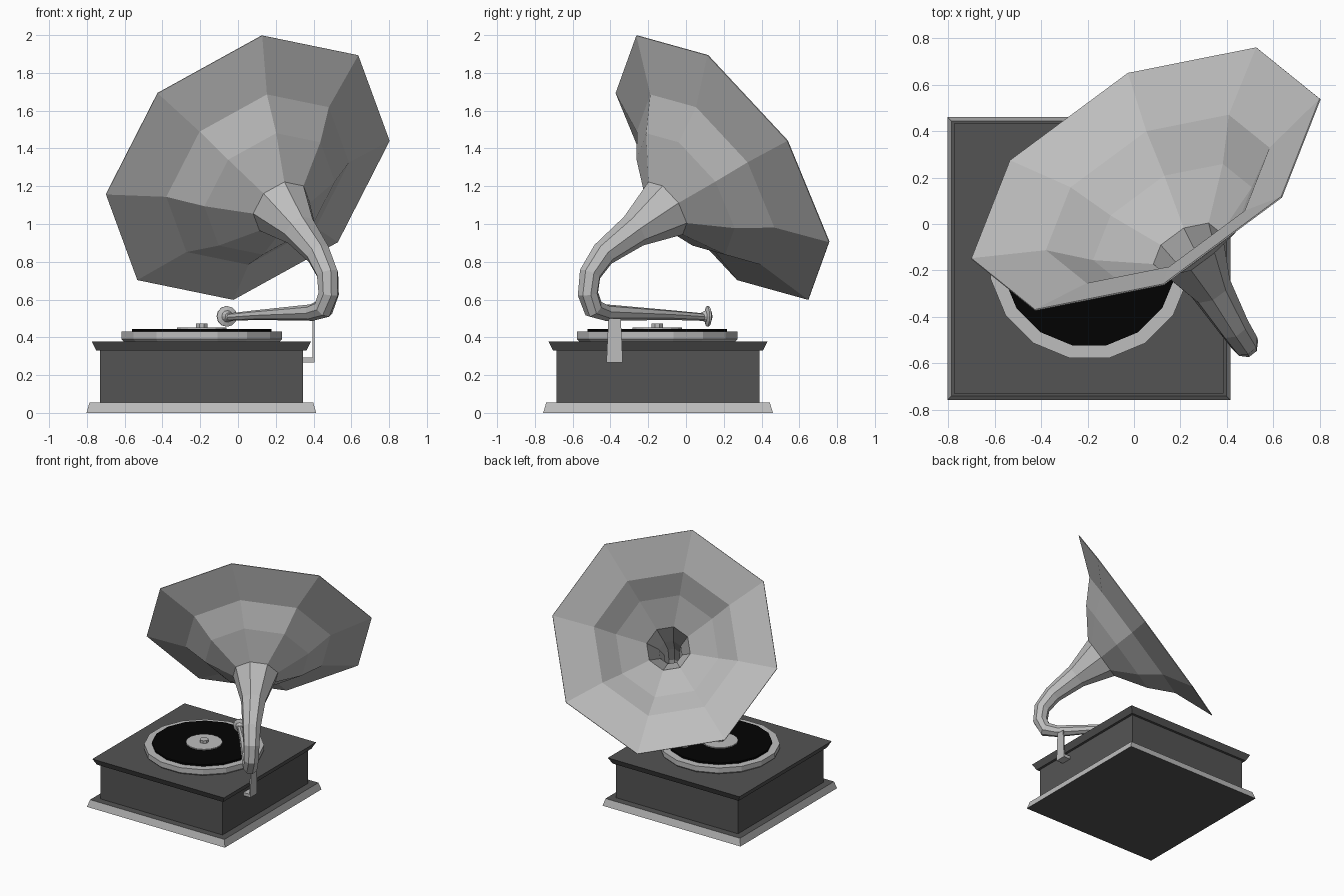
import bpy, bmesh, math
from mathutils import Vector, Matrix

if "Cube" in bpy.data.objects:
    bpy.data.objects.remove(bpy.data.objects["Cube"])

def material(name, v):
    m = bpy.data.materials.new(name)
    m.diffuse_color = (v, v, v, 1)
    m.use_nodes = True
    m.node_tree.nodes["Principled BSDF"].inputs["Base Color"].default_value = m.diffuse_color
    return m

LIGHT = material("light grey", 0.51)
DARK = material("dark grey", 0.088)
BLACK = material("record black", 0.0008)
CX, CY = -0.194, -0.148          # centre of the cabinet

def make(name, verts, faces, mat):
    me = bpy.data.meshes.new(name)
    me.from_pydata([tuple(v) for v in verts], [], faces)
    me.materials.append(mat)
    ob = bpy.data.objects.new(name, me)
    bpy.context.collection.objects.link(ob)
    return ob

def loft(name, rings, mat, caps=True):
    """Skin equal-sized rings, optionally closing both ends."""
    n = len(rings[0])
    verts = [v for r in rings for v in r]
    faces = []
    for k in range(len(rings) - 1):
        a, b = k * n, (k + 1) * n
        for i in range(n):
            j = (i + 1) % n
            faces.append((a + i, a + j, b + j, b + i))
    if caps:
        faces += [tuple(reversed(range(n))), tuple(range(len(verts) - n, len(verts)))]
    return make(name, verts, faces, mat)

def lathe(name, profile, n, mat, centre, axis=(0, 0, 1)):
    """Revolve (height, apothem) pairs around an axis, a flat side facing front."""
    q = Vector((0, 0, 1)).rotation_difference(Vector(axis).normalized())
    rings = []
    for h, r in profile:
        R = r / math.cos(math.pi / n)
        rings.append([Vector(centre) + q @ Vector((R * math.cos(t), R * math.sin(t), h))
                      for t in (2 * math.pi * (i + 0.5) / n for i in range(n))])
    return loft(name, rings, mat)

# Cabinet: four-sided tapered slabs
slabs = {}
for name, mat, prof in (
        ("plinth", LIGHT, [(0, 0.608), (0.055, 0.592)]),
        ("cabinet_body", DARK, [(0.05, 0.537), (0.335, 0.537)]),
        ("cabinet_lid", DARK, [(0.33, 0.556), (0.378, 0.58)])):
    slabs[name] = lathe(name, prof, 4, mat, (CX, CY, 0))

# Only the plinth's sloping sides are light; its top and underside are dark
slabs["plinth"].data.materials.append(DARK)
for p in slabs["plinth"].data.polygons:
    p.material_index = 1 if abs(p.normal.z) > 0.9 else 0

# Turntable, record, label and spindle
TX, TY = CX + 0.002, CY - 0.004
lathe("turntable", [(0.375, 0.41), (0.39, 0.425), (0.43, 0.425)], 16, LIGHT, (TX, TY, 0))
lathe("record", [(0.428, 0.37), (0.444, 0.37)], 16, BLACK, (TX, TY, 0))
lathe("record_label", [(0.443, 0.13), (0.452, 0.13)], 16, LIGHT, (TX, TY, 0))
lathe("spindle", [(0.45, 0.03), (0.473, 0.03)], 8, LIGHT, (TX, TY, 0))

# Support bracket: a foot on the cabinet side and a tapering upright plate
def box(name, x0, x1, z0, z1, w0, w1):
    y = -0.378
    loft(name, [[Vector((a, y + b * w, z)) for a, b in ((x0, -1), (x1, -1), (x1, 1), (x0, 1))]
                for z, w in ((z0, w0), (z1, w1))], LIGHT)
box("bracket_foot", 0.33, 0.404, 0.268, 0.293, 0.043, 0.043)
box("bracket_upright", 0.394, 0.404, 0.27, 0.50, 0.043, 0.033)

# Horn and tone arm: eight-sided rings along one bent path
RIM = Vector((0.052, 0.192, 1.298))
U = Vector((0.091, -0.543, 0.835)).normalized()
V = Vector((0.896, 0.413, 0.166))
V = (V - U * V.dot(U)).normalized()
AX = -U.cross(V)                 # from the bell back into the neck
path = [(RIM + AX * t, r) for t, r in
        ((0, 0.838), (0.12, 0.54), (0.265, 0.385), (0.41, 0.167), (0.64, 0.092))]
straight = len(path)
path += [(Vector(c), r) for c, r in (
    ((0.427, -0.439, 0.84), 0.068),
    ((0.474, -0.508, 0.735), 0.060),
    ((0.480, -0.519, 0.63), 0.056),
    ((0.453, -0.490, 0.552), 0.055),
    ((0.390, -0.425, 0.531), 0.044),
    ((0.10, -0.08, 0.518), 0.026),
    ((-0.05, 0.095, 0.507), 0.020))]
rings, u = [], U
for k, (c, r) in enumerate(path):
    if k < straight - 1:
        T = AX
    else:
        d1 = (c - path[k - 1][0]).normalized()
        d2 = (path[k + 1][0] - c).normalized() if k + 1 < len(path) else d1
        T = (d1 + d2).normalized()
    u = (u - T * u.dot(T)).normalized()
    v = u.cross(T)
    # negative turn so the faces point outward
    rings.append([c + r * (u * math.cos(a) + v * math.sin(a))
                  for a in (-math.pi / 4 * i for i in range(8))])
horn = loft("horn_and_tone_arm", rings, LIGHT, caps=False)
mod = horn.modifiers.new("wall", 'SOLIDIFY')
mod.thickness = 0.006
mod.offset = -1

# Sound box at the end of the tone arm
lathe("sound_box", [(-0.035, 0.018), (-0.008, 0.03), (0.0, 0.053), (0.010, 0.053), (0.024, 0.02)],
      12, LIGHT, (-0.058, 0.111, 0.511), (-0.25, 0.95, 0))
